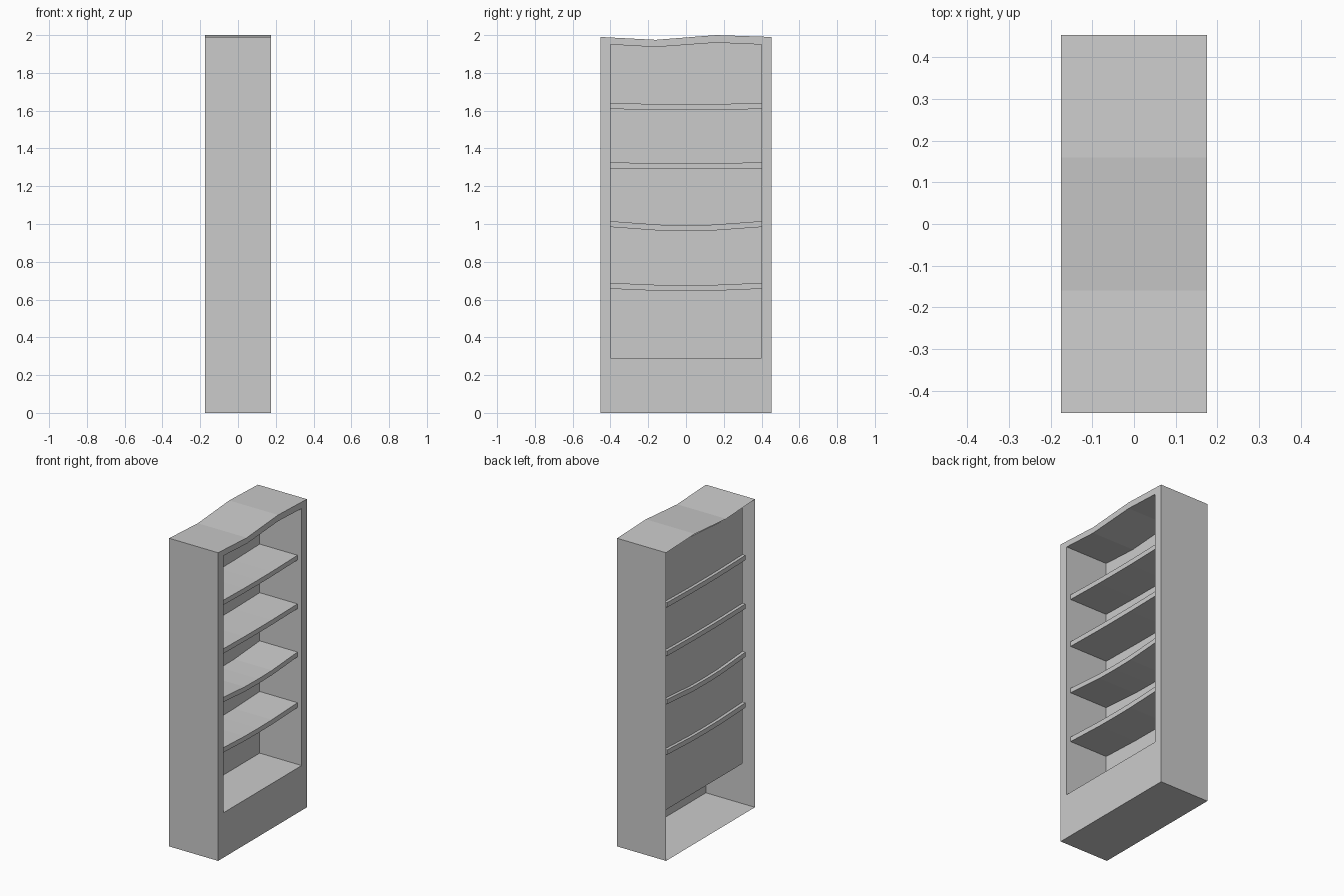
import bpy, bmesh

if "Cube" in bpy.data.objects:
    bpy.data.objects.remove(bpy.data.objects["Cube"])


def mesh_from_loops(name, loops, cap_start=False, cap_end=False):
    """Skin matching closed loops in order, optionally capping the ends."""
    bm = bmesh.new()
    rings = [[bm.verts.new(p) for p in loop] for loop in loops]
    for a, b in zip(rings, rings[1:]):
        n = len(a)
        for i in range(n):
            j = (i + 1) % n
            bm.faces.new((a[i], a[j], b[j], b[i]))
    if cap_start:
        bm.faces.new(rings[0][::-1])
    if cap_end:
        bm.faces.new(rings[-1])
    bmesh.ops.recalc_face_normals(bm, faces=bm.faces)
    mesh = bpy.data.meshes.new(name)
    bm.to_mesh(mesh)
    bm.free()
    obj = bpy.data.objects.new(name, mesh)
    bpy.context.collection.objects.link(obj)
    return obj


def at_x(profile, x):
    return [(x, y, z) for y, z in profile]


# Carcass: outer shell with a warped top, front frame, inner box; rear is open
outer = [(-0.453, 0), (0.453, 0), (0.453, 1.99), (0.16, 2.0), (-0.16, 1.975), (-0.453, 1.99)]
inner = [(-0.4, 0.29), (0.4, 0.29), (0.4, 1.95), (0.16, 1.96), (-0.16, 1.937), (-0.4, 1.95)]
mesh_from_loops("bookcase_carcass",
                [at_x(outer, -0.175), at_x(outer, 0.175),
                 at_x(inner, 0.175), at_x(inner, -0.125)], cap_end=True)

# Sagging shelves: (top height at the ends, sag in the middle)
for i, (top, sag) in enumerate([(0.688, 0.012), (1.015, 0.021), (1.326, 0.005), (1.64, 0.006)]):
    line = [(-0.4, top), (-0.14, top - sag * 0.9), (0, top - sag), (0.14, top - sag * 0.9), (0.4, top)]
    profile = line + [(y, z - 0.031) for y, z in reversed(line)]
    mesh_from_loops(f"shelf_{i + 1}", [at_x(profile, -0.145), at_x(profile, 0.145)],
                    cap_start=True, cap_end=True)
